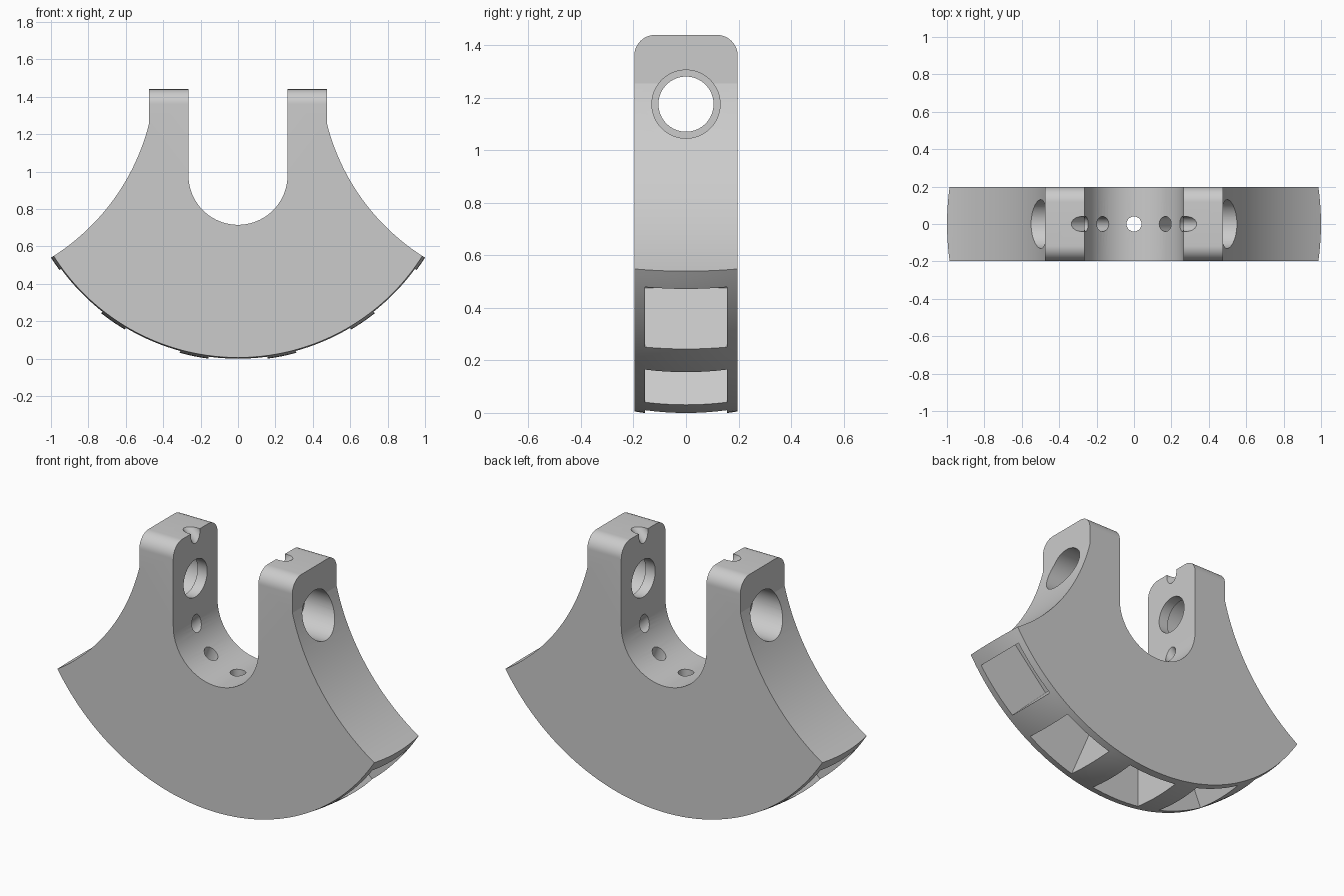
import bpy, bmesh, math
from mathutils import Matrix, Vector

if "Cube" in bpy.data.objects:
    bpy.data.objects.remove(bpy.data.objects["Cube"])

R, C = 1.183, 1.172          # crowned outer radius and height of its centre
HALF = 0.197                 # half thickness
STEP = math.radians(23)      # spacing of pockets and drilled holes

grey = bpy.data.materials.new("plain_grey")
grey.diffuse_color = (0.6, 0.6, 0.6, 1)
grey.use_nodes = True
grey.node_tree.nodes["Principled BSDF"].inputs["Base Color"].default_value = grey.diffuse_color


def make(name, bm):
    bmesh.ops.recalc_face_normals(bm, faces=bm.faces)
    mesh = bpy.data.meshes.new(name)
    bm.to_mesh(mesh)
    bm.free()
    ob = bpy.data.objects.new(name, mesh)
    bpy.context.collection.objects.link(ob)
    mesh.materials.append(grey)
    return ob


def arc(cx, cz, r, a0, a1, n):
    angles = [math.radians(a0 + (a1 - a0) * i / n) for i in range(n + 1)]
    return [(cx + r * math.cos(a), cz + r * math.sin(a)) for a in angles]


def combine(target, tool, operation):
    mod = target.modifiers.new("cut", 'BOOLEAN')
    mod.operation, mod.solver, mod.object = operation, 'EXACT', tool
    bpy.context.view_layer.objects.active = target
    bpy.ops.object.modifier_apply(modifier=mod.name)
    bpy.data.objects.remove(tool)


def rod(r, start, end):
    # cylinder between two points
    a, b = Vector(start), Vector(end)
    turn = (b - a).to_track_quat('Z', 'Y').to_matrix().to_4x4()
    bm = bmesh.new()
    bmesh.ops.create_cone(bm, cap_ends=True, segments=64, radius1=r, radius2=r,
                          depth=(b - a).length,
                          matrix=Matrix.Translation((a + b) / 2) @ turn)
    return make("rod_cutter", bm)


# body: half outline from slot bottom, up the prong, down the concave flank
half = arc(0, 0.98, 0.265, -90, 0, 20) + [(0.265, 1.44), (0.476, 1.44)]
half += arc(1.621, 1.544, 1.181, 194.2, 243, 28) + [(1.085, -0.2)]
outline = half + [(-x, z) for x, z in reversed(half[1:])]
bm = bmesh.new()
face = bm.faces.new([bm.verts.new((x, -HALF, z)) for x, z in outline])
new = bmesh.ops.extrude_face_region(bm, geom=[face])["geom"]
bmesh.ops.translate(bm, vec=(0, 2 * HALF, 0),
                    verts=[v for v in new if isinstance(v, bmesh.types.BMVert)])
# rounded prong tops
tops = [e for e in bm.edges
        if all(v.co.z > 1.43 for v in e.verts)
        and abs(e.verts[0].co.y - e.verts[1].co.y) < 0.01]
bmesh.ops.bevel(bm, geom=tops, offset=0.08, segments=12, profile=0.5,
                affect='EDGES')
body = make("segment_body", bm)

# crowned (spherical) outer rim
bm = bmesh.new()
rings = []
for i in range(13):
    y = -0.24 + 0.04 * i
    rings.append([bm.verts.new((x, y, z)) for x, z in
                  arc(0, C, math.sqrt(R * R - y * y), 0, 360, 192)[:-1]])
for a, b in zip(rings, rings[1:]):
    for i in range(192):
        j = (i + 1) % 192
        bm.faces.new((a[i], a[j], b[j], b[i]))
bm.faces.new(rings[0])
bm.faces.new(rings[-1])
combine(body, make("rim_cutter", bm), 'INTERSECT')

# five deep rim pockets, each with a radial drilled hole through the centre
for k in range(-2, 3):
    a = k * STEP
    out = Vector((math.sin(a), 0, -math.cos(a)))
    mid = Vector((0, 0, C))
    bm = bmesh.new()
    bmesh.ops.create_cube(
        bm, size=1,
        matrix=Matrix.Translation(mid + out * 1.067)
        @ Matrix.Rotation(-a, 4, 'Y')
        @ Matrix.Diagonal((0.318, 0.314, 0.46, 1)))
    combine(body, make("pocket_cutter", bm), 'DIFFERENCE')
    combine(body, rod(0.04, mid + out * 0.95, mid - out * 0.65), 'DIFFERENCE')

# cross-pin hole with counterbores from outside
combine(body, rod(0.105, (-0.8, 0, C + 0.004), (0.8, 0, C + 0.004)), 'DIFFERENCE')
for s in (-1, 1):
    combine(body, rod(0.13, (s * 0.325, 0, C + 0.004), (s * 0.8, 0, C + 0.004)),
            'DIFFERENCE')

# smooth curves, sharp corners
bpy.ops.object.select_all(action='DESELECT')
body.select_set(True)
bpy.context.view_layer.objects.active = body
bpy.ops.object.shade_smooth_by_angle(angle=math.radians(12))
